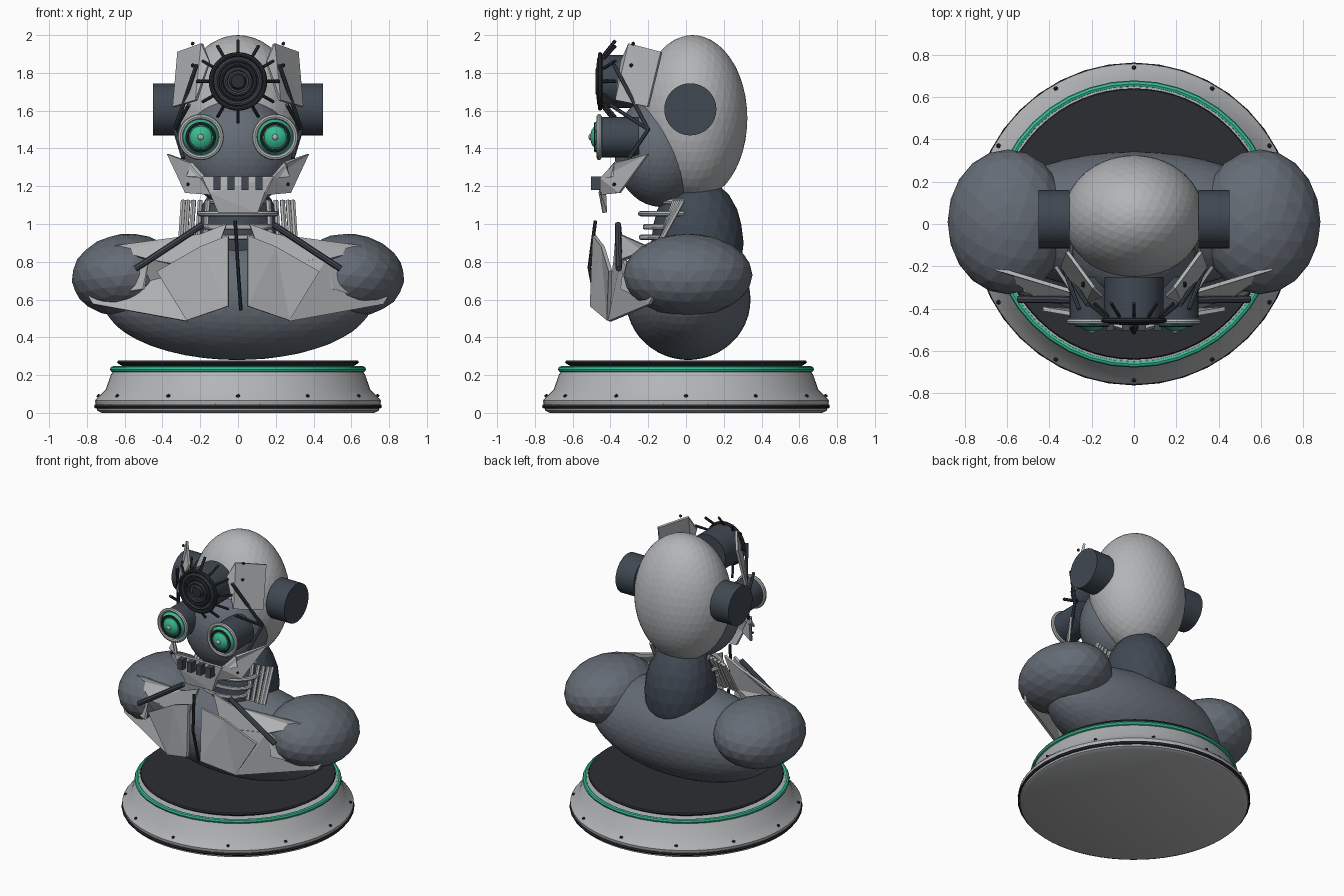
import bpy, bmesh, math
from mathutils import Vector, Matrix

if "Cube" in bpy.data.objects:
    bpy.data.objects.remove(bpy.data.objects["Cube"])


def mat(name, c):
    m = bpy.data.materials.new(name)
    m.diffuse_color = (*c, 1)
    m.use_nodes = True
    m.node_tree.nodes["Principled BSDF"].inputs["Base Color"].default_value = m.diffuse_color
    return m


STEEL = mat("steel", (.45, .46, .47))
SLATE = mat("slate", (.13, .15, .18))
DARK = mat("gunmetal", (.05, .065, .085))
BLACK = mat("black_metal", (.025, .027, .032))
GREEN = mat("green_glow", (.04, .5, .28))
FRONT = Matrix.Rotation(math.pi / 2, 4, 'X')      # local z points to -y


def finish(bm, name, m, smooth=False):
    me = bpy.data.meshes.new(name)
    bmesh.ops.recalc_face_normals(bm, faces=bm.faces)
    bm.to_mesh(me)
    bm.free()
    me.materials.append(m)
    ob = bpy.data.objects.new(name, me)
    bpy.context.collection.objects.link(ob)
    if smooth:
        bpy.ops.object.select_all(action='DESELECT')
        ob.select_set(True)
        bpy.context.view_layer.objects.active = ob
        bpy.ops.object.shade_smooth_by_angle(angle=math.radians(35))
    return ob


def ellipsoid(name, c, r, m, sub=3, tilt=0):
    bm = bmesh.new()
    M = Matrix.Translation(c) @ Matrix.Rotation(tilt, 4, 'Y') @ Matrix.Diagonal((*r, 1))
    bmesh.ops.create_icosphere(bm, subdivisions=sub, radius=1, matrix=M)
    return finish(bm, name, m)


def lathe(name, prof, m, n=48, M=Matrix(), closed=False):
    """Spin an (r, z) profile; closed joins last ring to first (tori)."""
    bm = bmesh.new()
    rings = []
    for r, z in prof:
        rings.append([bm.verts.new(M @ Vector((r * math.cos(2 * math.pi * i / n),
                      r * math.sin(2 * math.pi * i / n), z))) for i in range(n)])
    pairs = list(zip(rings, rings[1:]))
    if closed:
        pairs.append((rings[-1], rings[0]))
    for a, b in pairs:
        for i in range(n):
            j = (i + 1) % n
            bm.faces.new((a[i], a[j], b[j], b[i]))
    if not closed:
        bm.faces.new(rings[0])
        bm.faces.new(rings[-1])
    return finish(bm, name, m, True)


def torus(name, R, r, c, m, M=Matrix()):
    prof = [(R + r * math.cos(k * math.pi / 4), r * math.sin(k * math.pi / 4)) for k in range(8)]
    return lathe(name, prof, m, 40, Matrix.Translation(c) @ M, True)


def disc(name, r, y0, y1, c, m, r2=None):
    """Cylinder facing the front, from y0 back to front y1."""
    M = Matrix.Translation((c[0], 0, c[1])) @ FRONT
    return lathe(name, [(r, -y0), (r2 or r, -y1)], m, 32, M)


def rod(name, pts, r, m, n=8):
    bm = bmesh.new()
    for a, b in zip(pts, pts[1:]):
        a, b = Vector(a), Vector(b)
        d = b - a
        M = Matrix.Translation((a + b) / 2) @ d.to_track_quat('Z', 'Y').to_matrix().to_4x4()
        bmesh.ops.create_cone(bm, cap_ends=True, segments=n, radius1=r, radius2=r,
                              depth=d.length + r * .5, matrix=M)
    return finish(bm, name, m)


def plate(name, pts, t, m):
    """Flat-ish armour polygon with thickness t."""
    bm = bmesh.new()
    f = bm.faces.new([bm.verts.new(p) for p in pts])
    bmesh.ops.triangulate(bm, faces=[f])
    ob = finish(bm, name, m)
    s = ob.modifiers.new("thickness", 'SOLIDIFY')
    s.thickness, s.offset = t, 0
    return ob


def box(name, c, s, m):
    bm = bmesh.new()
    bmesh.ops.create_cube(bm, size=1, matrix=Matrix.Translation(c) @ Matrix.Diagonal((*s, 1)))
    return finish(bm, name, m)


def mx(pts, s):
    return [(p[0] * s, p[1], p[2]) for p in pts]


# Pedestal
lathe("pedestal", [(.72, 0), (.745, .012), (.755, .05), (.757, .065), (.745, .08), (.7, .125),
                   (.672, .205), (.66, .22), (.655, .24), (.62, .245)], STEEL, 64)
torus("pedestal_foot_ring", .75, .012, (0, 0, .035), BLACK)
torus("pedestal_glow_ring", .662, .016, (0, 0, .231), GREEN)
lathe("pedestal_top", [(.6, .24), (.635, .262), (.64, .268), (.635, .277), (.6, .277)], BLACK, 64)
for i in range(12):
    a = i * math.pi / 6
    ellipsoid(f"pedestal_bolt_{i}", (.738 * math.cos(a), .738 * math.sin(a), .09),
              (.012, .012, .01), BLACK, 1)

# Body masses
ellipsoid("torso", (0, .012, .6), (.715, .33, .32), SLATE, 4)
ellipsoid("neck", (0, .06, .9), (.235, .245, .35), DARK, 3)
ellipsoid("cranium", (0, .035, 1.56), (.332, .29, .44), STEEL, 4)
ellipsoid("face", (0, -.13, 1.39), (.29, .25, .3), SLATE, 4)

# Neck rings
for i, (z, y, rx, ry) in enumerate([(1.12, 0, .15, .155), (1.055, -.08, .2, .16), (.985, -.12, .175, .1),
                                    (.93, -.14, .16, .1)]):
    torus(f"neck_ring_{i}", 1, .09, (0, y, z), STEEL,
          Matrix.Diagonal((rx, ry, .16, 1)))

# Forehead lens
C = (0, 1.755)
disc("forehead_housing", .14, -.25, -.45, C, DARK)
for i, (R, r, m) in enumerate([(.143, .012, BLACK), (.118, .012, DARK), (.09, .012, BLACK),
                               (.066, .011, DARK)]):
    torus(f"forehead_ring_{i}", R, r, (0, -.455 - .004 * i, 1.755), m, FRONT)
disc("forehead_lens", .05, -.44, -.475, C, BLACK, .035)
for i in range(12):
    a = i * math.pi / 6
    c, s = math.cos(a), math.sin(a)
    rod(f"forehead_spike_{i}", [(.14 * c, -.435, 1.755 + .14 * s), (.215 * c, -.375, 1.755 + .215 * s)],
        .009, BLACK, 6)

# Mouth: grille plate, chin, teeth
plate("mouth_plate", mx([(-.19, -.44, 1.25), (.19, -.44, 1.25), (.15, -.45, 1.165),
                         (.105, -.43, 1.06), (-.105, -.43, 1.06), (-.15, -.45, 1.165)], 1), .025, STEEL)
for i, x in enumerate((-.112, -.037, .037, .112)):
    box(f"tooth_{i}", (x, -.475, 1.215), (.037, .055, .072), DARK)

# Breastbone rod
rod("breastbone_rod", [(-.015, -.48, 1.015), (0, -.512, .77), (.015, -.47, .545)], .01, BLACK)

for s, n in ((-1, "left"), (1, "right")):
    # Shoulder and ear
    ellipsoid(n + "_shoulder", (s * .595, .01, .73), (.287, .342, .218), SLATE, 3, s * .12)
    M = Matrix.Translation((s * .305, .023, 1.607)) @ Matrix.Rotation(s * math.pi / 2, 4, 'Y')
    lathe(n + "_ear", [(.138, 0), (.138, .145)], DARK, 32, M)

    # Eye
    E = (s * .197, 1.46)
    disc(n + "_eye_housing", .107, -.25, -.45, E, DARK)
    torus(n + "_eye_rim", .108, .014, (E[0], -.46, E[1]), STEEL, FRONT)
    disc(n + "_eye_glow", .096, -.45, -.48, E, GREEN, .08)
    torus(n + "_eye_inner_ring", .072, .009, (E[0], -.478, E[1]), BLACK, FRONT)
    M = Matrix.Translation((E[0], 0, E[1])) @ FRONT
    lathe(n + "_eye_lens", [(.062, .47), (.058, .485), (.04, .499), (.015, .506)], GREEN, 32, M)
    ellipsoid(n + "_eye_pupil", (E[0], -.505, E[1]), (.017, .012, .017), STEEL, 2)

    # Brow plate with bolts and bent strut
    plate(n + "_brow_plate", mx([(.19, -.3, 1.955), (.315, -.13, 1.91), (.34, -.2, 1.62),
                                 (.22, -.37, 1.655), (.15, -.34, 1.86)], s), .016, STEEL)
    for k, p in enumerate([(.24, -.28, 1.955), (.24, -.29, 1.84)]):
        ellipsoid(f"{n}_brow_bolt_{k}", (s * p[0], p[1], p[2]), (.011,) * 3, BLACK, 1)
    rod(n + "_cheek_strut", mx([(.22, -.38, 1.84), (.335, -.2, 1.5), (.29, -.3, 1.35)], s), .011, DARK)
    rod(n + "_temple_strut", mx([(.26, -.4, 1.63), (.335, -.2, 1.5)], s), .01, DARK)

    # Jaw plate
    plate(n + "_jaw_plate", mx([(.37, -.2, 1.37), (.25, -.38, 1.325), (.27, -.39, 1.25), (.18, -.45, 1.245),
                                (.14, -.45, 1.155), (.275, -.35, 1.165)], s), .016, STEEL)
    ellipsoid(n + "_jaw_bolt", (s * .265, -.38, 1.21), (.01,) * 3, BLACK, 1)

    # Neck tendons
    for k, x in enumerate((.16, .2, .235, .265, .29)):
        rod(f"{n}_tendon_{k}", mx([(x, -.02 - .01 * (4 - k), 1.12), (x + .015, -.14, .9)], s), .014, STEEL, 6)

    # Chest armour: inner plate, upper and lower wings, collar rod
    plate(n + "_chest_plate", mx([(.05, -.485, .94), (.2, -.44, .88), (.43, -.4, .75), (.27, -.41, .49),
                                  (.05, -.5, .565)], s), .02, STEEL)
    plate(n + "_upper_wing", mx([(.06, -.36, 1.0), (.2, -.345, .945), (.65, -.21, .885), (.63, -.22, .855),
                                 (.47, -.335, .81), (.15, -.38, .75)], s), .018, STEEL)
    plate(n + "_lower_wing", mx([(.15, -.38, .78), (.47, -.335, .82), (.5, -.34, .655), (.79, -.17, .615),
                                 (.765, -.19, .575), (.27, -.405, .485)], s), .018, STEEL)
    rod(n + "_collar_rod", mx([(.19, -.36, .995), (.54, -.355, .765)], s), .017, DARK)
